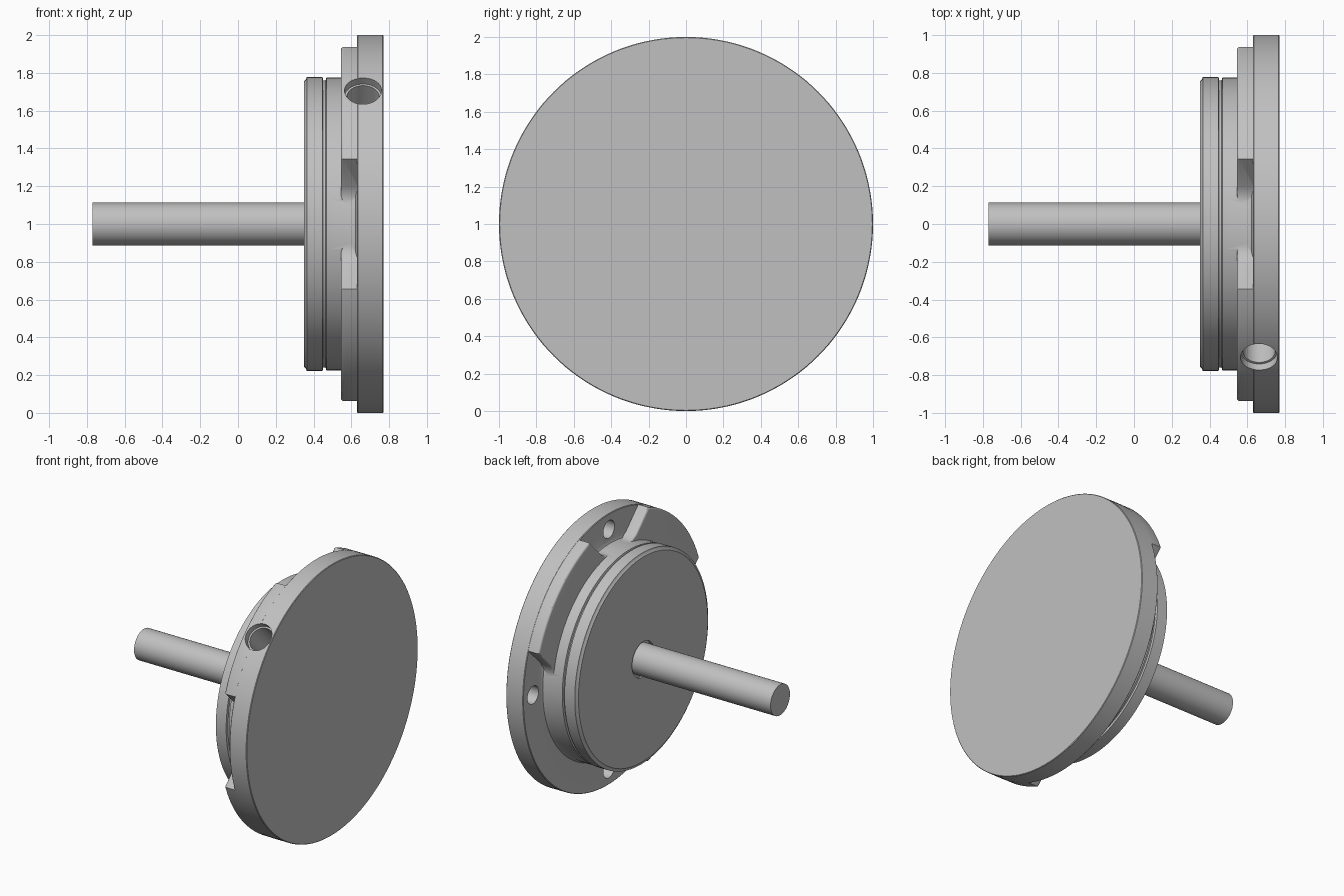
import bpy, bmesh
from math import sin, cos, asin, pi, radians
from mathutils import Vector, Matrix

cube = bpy.data.objects.get("Cube")
if cube:
    bpy.data.objects.remove(cube, do_unlink=True)

grey = bpy.data.materials.new("machined_grey")
grey.use_nodes = True
COLOUR = (0.53, 0.53, 0.53, 1)
grey.diffuse_color = COLOUR
grey.node_tree.nodes["Principled BSDF"].inputs["Base Color"].default_value = COLOUR


def finish(bm, name):
    bmesh.ops.recalc_face_normals(bm, faces=bm.faces)
    mesh = bpy.data.meshes.new(name)
    bm.to_mesh(mesh)
    bm.free()
    mesh.materials.append(grey)
    obj = bpy.data.objects.new(name, mesh)
    bpy.context.collection.objects.link(obj)
    return obj


def lathe(name, profile, steps):
    """Spin (x, radius) points about the shaft axis."""
    bm = bmesh.new()
    verts = [bm.verts.new((x, 0, r)) for x, r in profile]
    edges = [bm.edges.new(pair) for pair in zip(verts, verts[1:])]
    bmesh.ops.spin(bm, geom=verts + edges, cent=(0, 0, 0), axis=(1, 0, 0),
                   angle=2 * pi, steps=steps)
    bmesh.ops.remove_doubles(bm, verts=bm.verts, dist=0.0001)
    bmesh.ops.translate(bm, verts=bm.verts, vec=(0, 0, 1))
    return finish(bm, name)


def cylinder(name, start, end, radius):
    start, end = Vector(start), Vector(end)
    axis = end - start
    place = Matrix.Translation((start + end) / 2) @ axis.to_track_quat("Z", "Y").to_matrix().to_4x4()
    bm = bmesh.new()
    bmesh.ops.create_cone(bm, cap_ends=True, segments=48, radius1=radius,
                          radius2=radius, depth=axis.length, matrix=place)
    return finish(bm, name)


def polar(x, r, angle):
    return (x, r * cos(angle), 1 + r * sin(angle))


def pad(angle, half=0.42, rim=0.999):
    """Straight-sided block along one diagonal, flared into the hub."""
    side = [(0.55, 0.47), (0.62, 0.46), (0.655, 0.435), (0.70, half)]
    sweep = asin(half / rim)
    arc = [(rim * cos(t), rim * sin(t)) for t in
           (sweep * (1 - i / 12) for i in range(25))]
    outline = side + arc + [(u, -v) for u, v in reversed(side)]
    bm = bmesh.new()
    top = bm.faces.new([bm.verts.new((0.545, u * cos(angle) - v * sin(angle),
                                      1 + u * sin(angle) + v * cos(angle)))
                        for u, v in outline])
    edges = list(top.edges)
    grown = bmesh.ops.extrude_face_region(bm, geom=[top], use_keep_orig=True)
    moved = [g for g in grown["geom"] if isinstance(g, bmesh.types.BMVert)]
    bmesh.ops.translate(bm, verts=moved, vec=(0.095, 0, 0))
    bmesh.ops.bevel(bm, geom=edges, offset=0.014, segments=3, profile=0.5,
                    affect="EDGES")
    return finish(bm, "pad")


def combine(target, tool, operation):
    mod = target.modifiers.new("combine", "BOOLEAN")
    mod.operation, mod.object, mod.solver = operation, tool, "EXACT"
    bpy.context.view_layer.objects.active = target
    bpy.ops.object.modifier_apply(modifier=mod.name)
    bpy.data.objects.remove(tool, do_unlink=True)


# Disc and grooved hub
body = lathe("flange_and_hub", [
    (0.77, 0), (0.77, 0.996), (0.766, 1), (0.634, 1), (0.63, 0.996),
    (0.63, 0.80), (0.622, 0.783), (0.605, 0.775), (0.468, 0.775),
    (0.464, 0.76), (0.45, 0.76), (0.448, 0.778), (0.364, 0.778),
    (0.36, 0.765), (0.35, 0.755), (0.35, 0.13), (0.37, 0.13), (0.37, 0)], 144)

# Three raised pads, the fourth diagonal is left open
for degrees in (45, 135, 225):
    combine(body, pad(radians(degrees)), "UNION")

# Blind holes in the low floor between the pads
for quarter in range(4):
    a = quarter * pi / 2
    combine(body, cylinder("floor_hole", polar(0.5, 0.885, a), polar(0.71, 0.885, a), 0.065),
            "DIFFERENCE")

# Stepped radial bore through one pad
a = radians(135)
for radius, depth in ((0.098, 0.95), (0.086, 0.62)):
    combine(body, cylinder("radial_bore", polar(0.662, depth, a), polar(0.662, 1.1, a), radius),
            "DIFFERENCE")

# Shaft
shaft = lathe("shaft", [(-0.77, 0), (-0.77, 0.113), (0.38, 0.113), (0.38, 0)], 64)

for obj in (body, shaft):
    bpy.ops.object.select_all(action="DESELECT")
    obj.select_set(True)
    bpy.context.view_layer.objects.active = obj
    bpy.ops.object.shade_smooth_by_angle(angle=radians(30))
